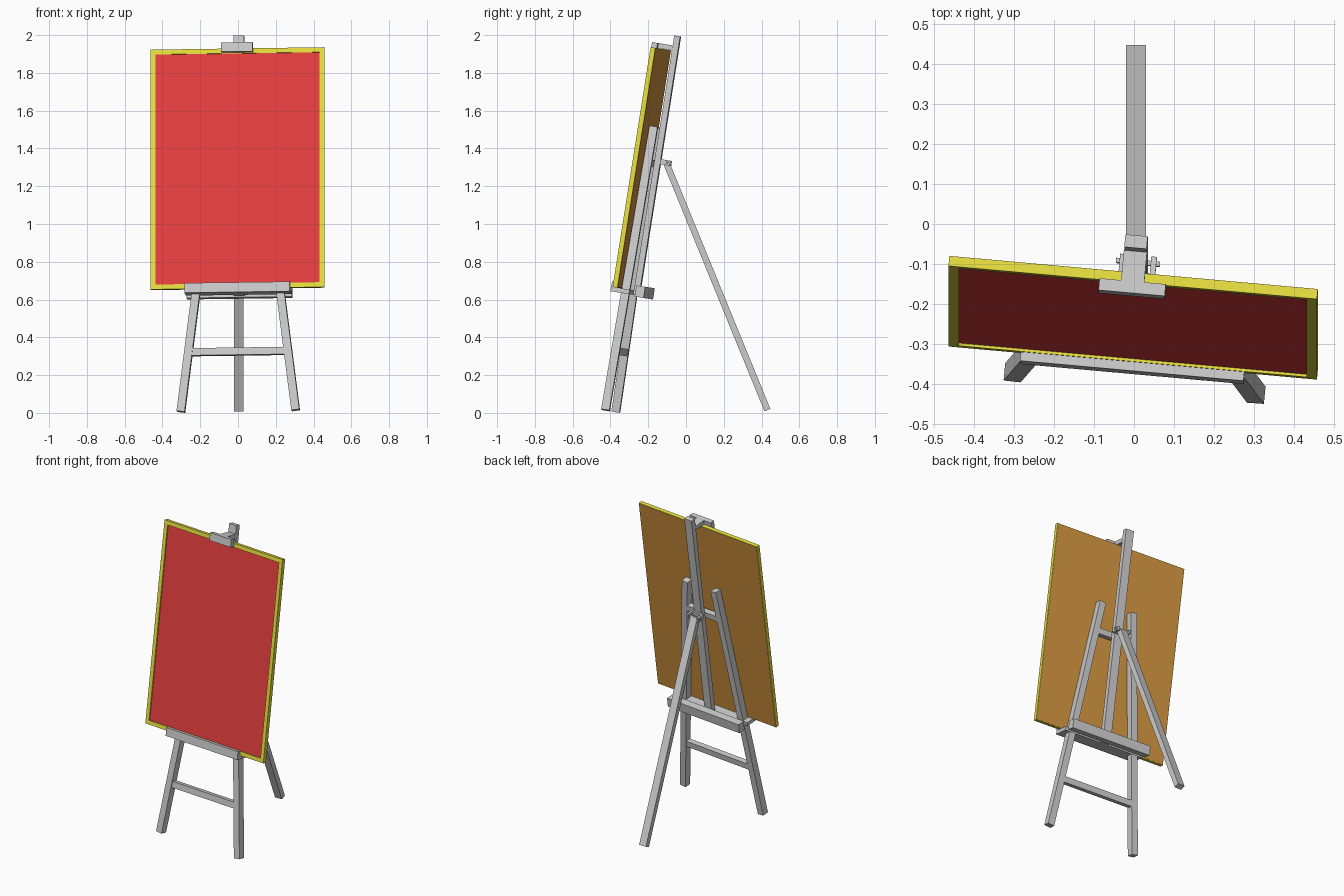
import bpy, bmesh, math
from mathutils import Matrix, Vector

if "Cube" in bpy.data.objects:
    bpy.data.objects.remove(bpy.data.objects["Cube"])

# Easel frame: yawed about its mast, then leaned back
EASEL = (Matrix.Translation((0.005, -0.36, 0))
         @ Matrix.Rotation(math.radians(-9), 4, 'X')
         @ Matrix.Rotation(math.radians(-5.2), 4, 'Z'))


def material(name, color):
    m = bpy.data.materials.new(name)
    m.diffuse_color = (*color, 1)
    m.use_nodes = True
    m.node_tree.nodes["Principled BSDF"].inputs["Base Color"].default_value = m.diffuse_color
    return m


def finish(name, bm, matrix, mat=None):
    me = bpy.data.meshes.new(name)
    bm.to_mesh(me)
    bm.free()
    ob = bpy.data.objects.new(name, me)
    ob.matrix_world = matrix
    if mat:
        me.materials.append(mat)
    bpy.context.collection.objects.link(ob)
    return ob


def box(name, lo, hi, mat=None):
    """Box between two corners in easel space."""
    lo, hi = Vector(lo), Vector(hi)
    bm = bmesh.new()
    bmesh.ops.create_cube(bm, size=1, matrix=Matrix.Translation((lo + hi) / 2)
                          @ Matrix.Diagonal((*(hi - lo), 1)))
    return finish(name, bm, EASEL, mat)


def bar(name, a, b, width, depth, matrix):
    """Square-cut bar from a to b, width kept across x."""
    a, b = Vector(a), Vector(b)
    z = (b - a).normalized()
    y = z.cross(Vector((1, 0, 0))).normalized()
    x = y.cross(z)
    rot = Matrix((x, y, z)).transposed().to_4x4()
    bm = bmesh.new()
    bmesh.ops.create_cube(bm, size=1, matrix=Matrix.Translation((a + b) / 2) @ rot
                          @ Matrix.Diagonal((width, depth, (b - a).length, 1)))
    return finish(name, bm, matrix)


yellow = material("frame_yellow", (0.8, 0.74, 0.05))
red = material("canvas_red", (0.8, 0.05, 0.05))
brown = material("backing_brown", (0.65, 0.3, 0.05))

# Mast
box("mast", (-0.028, -0.016, 0.63), (0.028, 0.016, 2.02))

# Front legs and their cross rails
for side, s in (("left", -1), ("right", 1)):
    bar(f"front_leg_{side}", (s * 0.305, -0.04, 0.004), (s * 0.112, -0.04, 1.525),
        0.043, 0.044, EASEL)
box("lower_rail", (-0.258, -0.056, 0.303), (0.258, -0.022, 0.342))
box("upper_rail", (-0.13, -0.056, 1.315), (0.13, -0.018, 1.352))

# Shelf: tray, front lip, rear beam
box("shelf_tray", (-0.28, -0.115, 0.63), (0.28, -0.016, 0.654))
box("shelf_lip", (-0.28, -0.115, 0.63), (0.28, -0.092, 0.682))
box("shelf_back_beam", (-0.28, 0.016, 0.622), (0.28, 0.064, 0.682))

# Top clamp
box("clamp_plate", (-0.083, -0.122, 1.918), (0.083, -0.092, 1.967))
box("clamp_arm", (-0.029, -0.1, 1.94), (0.029, -0.014, 1.967))

# Picture frame: four rails around the canvas
W, B, T, E = 0.462, 0.654, 1.939, 0.026
F, R = -0.091, -0.066
for side, s in (("left", -1), ("right", 1)):
    x0, x1 = sorted((s * W, s * (W - E)))
    box(f"frame_{side}", (x0, F, B), (x1, R, T), yellow)
box("frame_bottom", (-W + E, F, B), (W - E, R, B + E), yellow)
box("frame_top", (-W + E, F, T - E), (W - E, R, T), yellow)
box("canvas", (-W + E, F + 0.007, B + E), (W - E, R - 0.004, T - E), red)
box("backing_board", (-W + 0.003, R - 0.003, B + 0.003),
    (W - 0.003, R + 0.001, T - 0.003), brown)

# Hinge behind the mast
box("hinge_plate", (-0.045, 0.016, 1.335), (0.045, 0.028, 1.362))
for side, s in (("left", -1), ("right", 1)):
    x0, x1 = sorted((s * 0.032, s * 0.046))
    box(f"hinge_lug_{side}", (x0, 0.016, 1.335), (x1, 0.07, 1.362))
box("hinge_pin", (-0.055, 0.048, 1.343), (0.055, 0.06, 1.355))

# Rear leg
bar("rear_leg", (0.005, -0.105, 1.325), (0.005, 0.431, 0.015), 0.05, 0.034, Matrix())
